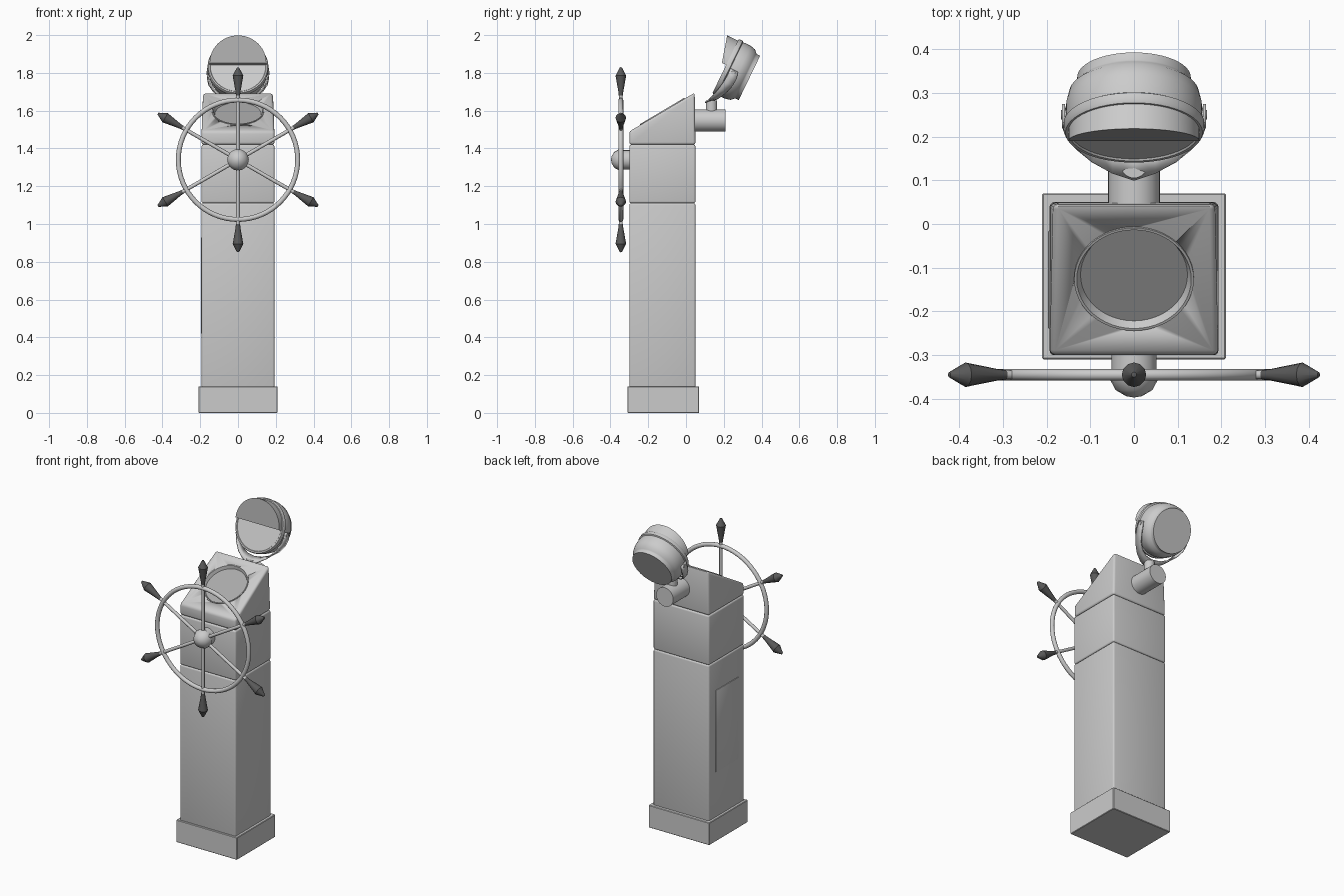
import bpy, bmesh, math
from mathutils import Vector

if "Cube" in bpy.data.objects:
    bpy.data.objects.remove(bpy.data.objects["Cube"])

V = Vector
Y_FRONT, Y_BACK, HALF = -0.30, 0.05, 0.193


def material(name, shade):
    m = bpy.data.materials.new(name)
    m.diffuse_color = (shade, shade, shade, 1)
    m.use_nodes = True
    m.node_tree.nodes["Principled BSDF"].inputs["Base Color"].default_value = m.diffuse_color
    return m


DARK = material("dark_grip", 0.1)
GLASS = material("dull_glass", 0.4)


def finish(name, bm, mat=None, angle=35):
    bmesh.ops.recalc_face_normals(bm, faces=bm.faces)
    me = bpy.data.meshes.new(name)
    bm.to_mesh(me)
    bm.free()
    ob = bpy.data.objects.new(name, me)
    bpy.context.collection.objects.link(ob)
    if mat:
        me.materials.append(mat)
    bpy.ops.object.select_all(action='DESELECT')
    ob.select_set(True)
    bpy.context.view_layer.objects.active = ob
    bpy.ops.object.shade_smooth_by_angle(angle=math.radians(angle))
    return ob


def round_edges(bm, width, segs):
    bmesh.ops.recalc_face_normals(bm, faces=bm.faces)
    bmesh.ops.bevel(bm, geom=list(bm.edges), offset=width, segments=segs,
                    profile=0.5, affect='EDGES')


def box(name, lo, hi, width=0.01, segs=3):
    bm = bmesh.new()
    bmesh.ops.create_cube(bm, size=1)
    lo, hi = V(lo), V(hi)
    for v in bm.verts:
        v.co = V([(lo[i] + hi[i]) / 2 + v.co[i] * (hi[i] - lo[i]) for i in range(3)])
    round_edges(bm, width, segs)
    return finish(name, bm)


def lathe(name, profile, origin, axis, sides=32, mat=None):
    """Turn (radius, height) points around an axis."""
    q = V(axis).to_track_quat('Z', 'Y')
    bm = bmesh.new()
    rings = []
    for r, h in profile:
        n = 1 if r == 0 else sides
        rings.append([bm.verts.new(V(origin) + q @ V((
            r * math.cos(2 * math.pi * i / sides),
            r * math.sin(2 * math.pi * i / sides), h))) for i in range(n)])
    for a, b in zip(rings, rings[1:]):
        for i in range(sides):
            j = (i + 1) % sides
            if len(a) == 1:
                bm.faces.new((a[0], b[i], b[j]))
            elif len(b) == 1:
                bm.faces.new((a[i], a[j], b[0]))
            else:
                bm.faces.new((a[i], a[j], b[j], b[i]))
    return finish(name, bm, mat)


def rod(name, radius, length, origin, axis, sides=24):
    return lathe(name, [(0, 0), (radius, 0), (radius, length), (0, length)],
                 origin, axis, sides)


# Pedestal: plinth, column, upper box, side door
box("plinth", (-0.21, -0.31, 0), (0.21, 0.07, 0.14), 0.003, 1)
box("column", (-HALF, Y_FRONT, 0.12), (HALF, Y_BACK, 1.11))
box("upper_box", (-HALF, Y_FRONT, 1.11), (HALF, Y_BACK, 1.42))
box("side_door", (-HALF - 0.004, -0.24, 0.42), (-HALF + 0.03, -0.015, 0.93), 0.004, 2)

# Sloped hood
bm = bmesh.new()
outline = [(Y_FRONT, 1.42, HALF), (Y_FRONT, 1.49, HALF),
           (0.046, 1.695, 0.185), (Y_BACK, 1.42, HALF)]
left = [bm.verts.new((-x, y, z)) for y, z, x in outline]
right = [bm.verts.new((x, y, z)) for y, z, x in outline]
bm.faces.new(left)
bm.faces.new(right)
for i in range(4):
    j = (i + 1) % 4
    bm.faces.new((left[i], left[j], right[j], right[i]))
round_edges(bm, 0.013, 3)
hood = finish("hood", bm)

# Compass set into the slope
normal = V((0, -0.51, 0.86)).normalized()
centre = V((0, -0.124, 1.594))
cutter = rod("compass_cutter", 0.132, 0.08, centre - normal * 0.02, normal, 48)
cutter.hide_render = True
cutter.hide_set(True)
cut = hood.modifiers.new("compass_recess", 'BOOLEAN')
cut.operation = 'DIFFERENCE'
cut.solver = 'EXACT'
cut.object = cutter
lathe("compass_bezel", [(0.137, -0.004), (0.137, 0.005), (0.131, 0.005), (0.122, -0.016)],
      centre, normal, 48)
lathe("compass_glass", [(0, -0.015), (0.124, -0.015)], centre, normal, 48, GLASS)

# Steering wheel
wheel = V((0, -0.345, 1.34))
bpy.ops.mesh.primitive_torus_add(major_radius=0.316, minor_radius=0.013, major_segments=64,
                                 minor_segments=12, location=wheel,
                                 rotation=(math.pi / 2, 0, 0))
bpy.context.object.name = "wheel_rim"
bpy.ops.object.shade_smooth()
lathe("wheel_hub", [(0, 0), (0.052, 0), (0.052, 0.045), (0.057, 0.05), (0.057, 0.062),
                    (0.042, 0.09), (0.018, 0.104), (0, 0.107)],
      (0, -0.29, 1.34), (0, -1, 0), 16)
for i in range(6):
    a = math.radians(30 + 60 * i)
    d = V((math.cos(a), 0, math.sin(a)))
    rod(f"spoke_{i + 1}", 0.01, 0.31, wheel + d * 0.04, d, 12)
    lathe(f"handle_{i + 1}", [(0, 0.34), (0.011, 0.34), (0.013, 0.36), (0.028, 0.445),
                              (0.024, 0.453), (0.006, 0.488), (0, 0.49)], wheel, d, 12, DARK)

# Lamp arm and stem
rod("lamp_arm", 0.059, 0.175, (0, 0.035, 1.548), (0, 1, 0), 32)
rod("lamp_stem", 0.03, 0.06, (0, 0.135, 1.595), (0, 0, 1))

# Lamp body, tilted upward
face = V((0, 0.209, 1.835))
out = V((0, -0.9, 0.436)).normalized()
up = V((0, 0.436, 0.9)).normalized()
lathe("lamp_body", [(0, 0.004), (0.146, 0.004), (0.149, 0), (0.157, 0), (0.161, 0.008),
                    (0.161, 0.024), (0.154, 0.028), (0.156, 0.045), (0.155, 0.075),
                    (0.148, 0.103), (0.134, 0.116), (0.13, 0.122), (0.13, 0.141), (0, 0.141)],
      face, -out, 48)

# Wedge-shaped cover over the upper half of the lens
bm = bmesh.new()
back, front = [], []
for i in range(25):
    a = math.pi * i / 24
    x, u = 0.15 * math.cos(a), 0.008 + 0.143 * math.sin(a)
    p = face + V((x, 0, 0)) + up * u
    back.append(bm.verts.new(p - out * 0.01))
    front.append(bm.verts.new(p + out * (0.023 + 0.265 * u)))
bm.faces.new(back)
bm.faces.new(front).material_index = 1
for i in range(25):
    j = (i + 1) % 25
    bm.faces.new((back[i], back[j], front[j], front[i]))
cover = finish("lens_cover", bm)
cover.data.materials.append(material("painted_metal", 0.8))
cover.data.materials.append(GLASS)

# Curved yoke strap: centre point, then half-width direction in y and z
half = [((0.161, 0.255, 1.815), (0.020, -0.010)), ((0.161, 0.245, 1.78), (0.024, -0.011)),
        ((0.153, 0.225, 1.745), (0.024, -0.010)), ((0.130, 0.195, 1.708), (0.024, -0.006)),
        ((0.095, 0.165, 1.678), (0.024, 0.000)), ((0.050, 0.142, 1.659), (0.026, 0.006)),
        ((0, 0.130, 1.652), (0.030, 0.009))]
path = half + [((-p[0], p[1], p[2]), w) for p, w in reversed(half[:-1])]
bm = bmesh.new()
edge = [[bm.verts.new(V(p) + s * V((0, *w))) for p, w in path] for s in (-1, 1)]
for i in range(len(path) - 1):
    bm.faces.new((edge[0][i], edge[0][i + 1], edge[1][i + 1], edge[1][i]))
yoke = finish("lamp_yoke", bm)
thick = yoke.modifiers.new("thickness", 'SOLIDIFY')
thick.thickness = 0.007
thick.offset = 0
for side in (-1, 1):
    rod("yoke_bolt_" + ("left" if side < 0 else "right"), 0.011, 0.02,
        (side * 0.147, 0.25, 1.80), (side, 0, 0), 12)
